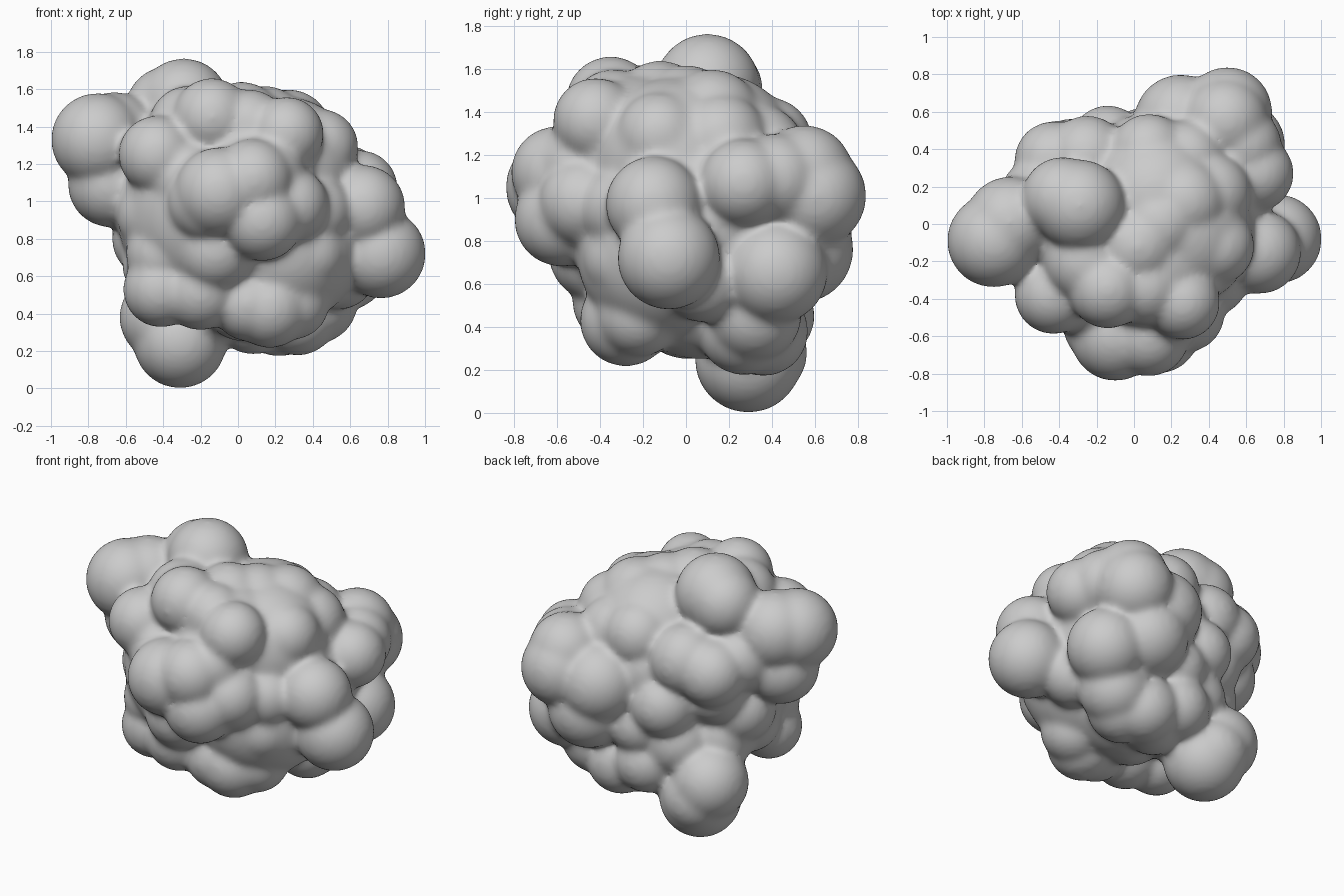
import bpy, bmesh
from mathutils import Matrix

cube = bpy.data.objects.get("Cube")
if cube:
    bpy.data.objects.remove(cube, do_unlink=True)

# One plain grey material
grey = bpy.data.materials.new("plain_grey")
grey.use_nodes = True
grey.diffuse_color = (0.6, 0.6, 0.6, 1)
grey.node_tree.nodes["Principled BSDF"].inputs["Base Color"].default_value = (0.6, 0.6, 0.6, 1)

bm = bmesh.new()


def add_lumps(*lumps):
    """Add one ball per (x, y, z, radius)."""
    for x, y, z, r in lumps:
        bmesh.ops.create_icosphere(bm, subdivisions=4, radius=r,
                                   matrix=Matrix.Translation((x, y, z)))


# Core that fills the middle
add_lumps((0, -0.03, 0.93, 0.53), (0.20, 0.10, 0.92, 0.51), (-0.12, -0.10, 0.95, 0.53),
          (0.10, -0.22, 1.20, 0.37), (0.25, -0.05, 1.17, 0.39), (-0.22, -0.04, 1.22, 0.37),
          (0.12, 0.14, 1.20, 0.38), (0.25, -0.10, 0.75, 0.41), (0.12, 0.06, 0.63, 0.38))

# Front cluster
add_lumps((-0.10, -0.60, 1.05, 0.24), (0.08, -0.60, 1.12, 0.215), (0.13, -0.58, 0.90, 0.22),
          (0.28, -0.48, 0.98, 0.205), (-0.16, -0.54, 1.00, 0.22), (-0.43, -0.38, 1.25, 0.21),
          (-0.12, -0.42, 0.74, 0.22), (0.16, -0.50, 1.16, 0.20), (-0.28, -0.38, 1.13, 0.22))

# Lower front
add_lumps((-0.41, -0.28, 0.53, 0.205), (-0.20, -0.32, 0.52, 0.21), (0.17, -0.28, 0.43, 0.215),
          (0.06, -0.29, 0.45, 0.20), (0.29, -0.22, 0.46, 0.20), (0.38, -0.28, 0.72, 0.20),
          (-0.43, -0.22, 0.93, 0.22), (0.42, -0.30, 0.95, 0.19), (-0.40, -0.28, 0.72, 0.20))

# Crown
add_lumps((-0.14, -0.35, 1.45, 0.21), (0.26, -0.42, 1.36, 0.20), (0.02, -0.12, 1.42, 0.22),
          (0.27, 0.12, 1.37, 0.23), (0.44, -0.12, 1.29, 0.205), (0.41, 0.16, 1.27, 0.22),
          (-0.38, 0.14, 1.50, 0.22), (-0.29, 0.10, 1.52, 0.245), (0.08, 0.38, 1.26, 0.21),
          (0.14, 0.00, 1.40, 0.22), (0.06, -0.34, 1.40, 0.20), (0.28, 0.34, 1.22, 0.215),
          (-0.26, -0.20, 1.40, 0.22))

# Lobe on the -x side
add_lumps((-0.75, -0.09, 1.33, 0.25), (-0.66, 0.01, 1.34, 0.245), (-0.68, -0.03, 1.09, 0.23),
          (-0.46, 0.08, 0.80, 0.215), (-0.43, 0.34, 1.12, 0.21), (-0.25, 0.36, 1.17, 0.22),
          (-0.38, 0.22, 0.95, 0.21), (-0.36, 0.14, 0.62, 0.21), (-0.50, 0.14, 1.17, 0.22),
          (-0.42, -0.05, 0.66, 0.20))

# Lobes on the +x side
add_lumps((0.765, -0.08, 0.72, 0.24), (0.67, -0.15, 0.97, 0.225), (0.65, 0.27, 1.07, 0.205),
          (0.57, 0.42, 0.655, 0.24), (0.54, 0.08, 0.62, 0.20))

# Back lobes
add_lumps((0.50, 0.60, 1.01, 0.24), (0.49, 0.55, 1.11, 0.23), (0.25, 0.55, 0.96, 0.25),
          (0.34, 0.53, 0.76, 0.25), (0.58, 0.42, 1.09, 0.21), (-0.14, 0.43, 0.87, 0.205),
          (0.00, 0.40, 0.45, 0.20), (-0.17, 0.33, 0.60, 0.21), (0.04, 0.42, 0.70, 0.20),
          (0.02, 0.36, 1.05, 0.22))

# Underside and base lobe
add_lumps((0.22, 0.36, 0.38, 0.21), (0.42, 0.32, 0.46, 0.22), (0.08, 0.27, 0.38, 0.20),
          (0.32, 0.27, 0.39, 0.215), (0.03, 0.00, 0.48, 0.23), (-0.12, 0.22, 0.45, 0.22),
          (-0.31, 0.29, 0.25, 0.25), (-0.40, 0.32, 0.38, 0.235), (-0.33, 0.35, 0.28, 0.215))

mesh = bpy.data.meshes.new("lumpy_mass")
bm.to_mesh(mesh)
bm.free()
mesh.materials.append(grey)
mass = bpy.data.objects.new("lumpy_mass", mesh)
bpy.context.collection.objects.link(mass)

# Fuse the balls and soften the creases between them
fuse = mass.modifiers.new("fuse", 'REMESH')
fuse.mode = 'VOXEL'
fuse.voxel_size = 0.018
fuse.use_smooth_shade = True
soften = mass.modifiers.new("soften", 'SMOOTH')
soften.factor = 0.5
soften.iterations = 20
